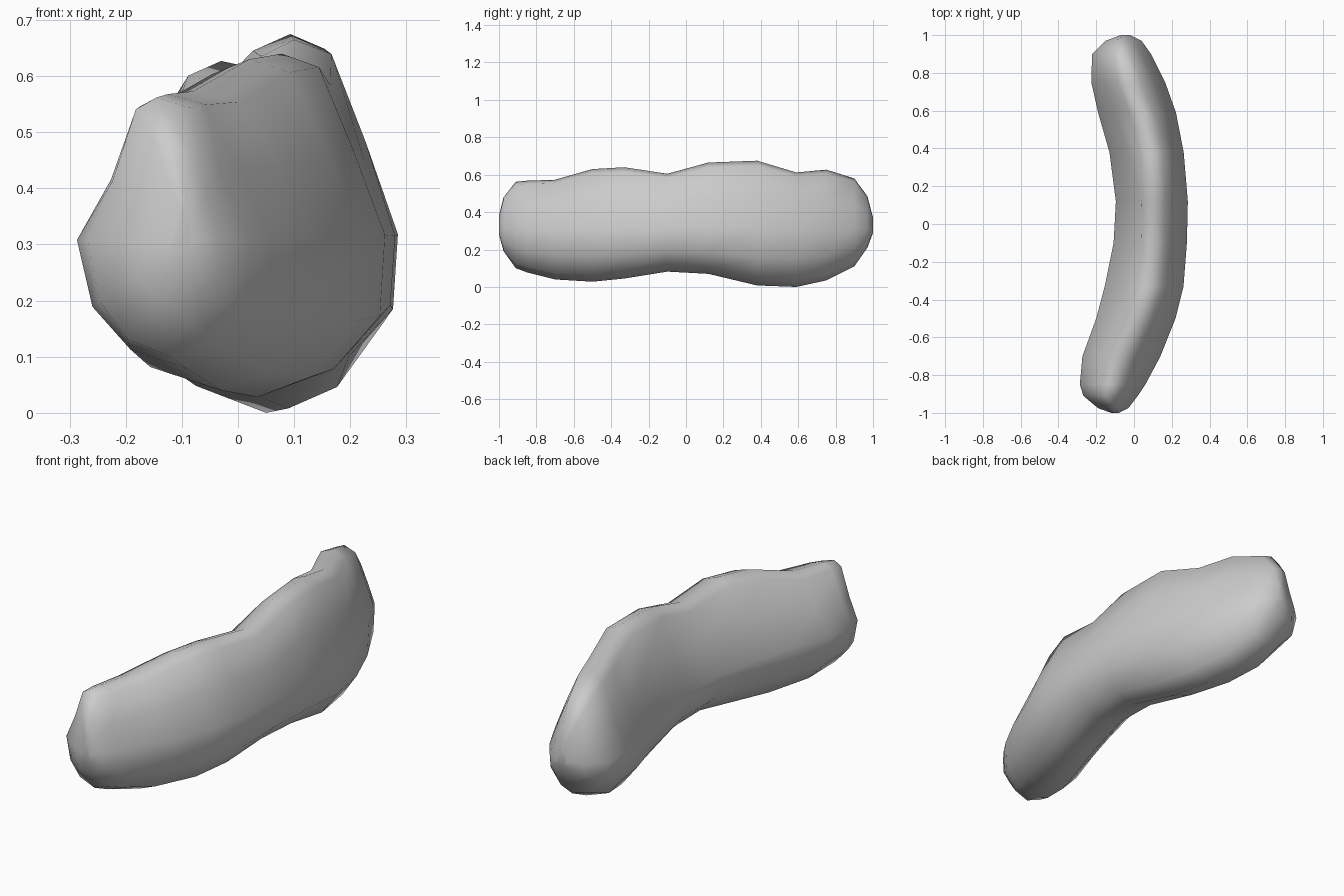
import bpy, bmesh

# stations along the bend: y, inner x, outer x, ridge x, keel x, bottom z, top z
STATIONS = [
    (-1.00, -0.12, -0.08, -0.10, -0.10, 0.28, 0.38),
    (-0.975, -0.19, -0.03, -0.12, -0.11, 0.19, 0.48),
    (-0.91, -0.268, 0.02, -0.145, -0.12, 0.10, 0.562),
    (-0.85, -0.287, 0.06, -0.125, -0.09, 0.078, 0.568),
    (-0.70, -0.273, 0.14, -0.08, -0.03, 0.04, 0.573),
    (-0.50, -0.20, 0.22, 0.02, 0.035, 0.028, 0.63),
    (-0.33, -0.155, 0.262, 0.078, 0.08, 0.045, 0.64),
    (-0.10, -0.108, 0.28, 0.10, 0.11, 0.082, 0.605),
    (0.12, -0.096, 0.285, 0.10, 0.11, 0.07, 0.665),
    (0.38, -0.13, 0.263, 0.093, 0.09, 0.008, 0.675),
    (0.59, -0.19, 0.222, 0.04, 0.05, 0.0, 0.612),
    (0.75, -0.226, 0.165, -0.03, 0.0, 0.035, 0.627),
    (0.90, -0.222, 0.09, -0.07, -0.03, 0.11, 0.58),
    (0.97, -0.15, 0.04, -0.07, -0.05, 0.21, 0.485),
    (1.00, -0.07, -0.02, -0.05, -0.05, 0.29, 0.37),
]


def section(y, left, right, ridge, keel, bottom, top):
    """Rounded wedge: broad at the middle height, narrow along the ridge."""
    mid = 0.30
    # the inner flank is hollow along the middle and fills out at the ends
    hollow = 0.54 + 0.12 * min(1.0, y * y)

    def low(edge, f, h):
        return (keel + f * (edge - keel), y, bottom + h * (mid - bottom))

    def high(edge, f, h):
        return (ridge + f * (edge - ridge), y, mid + h * (top - mid))

    return [
        low(right, 0.0, 0.0), low(right, 0.5, 0.13), low(right, 0.95, 0.5),
        high(right, 1.0, 0.05), high(right, 0.69, 0.5), high(right, 0.36, 0.93),
        high(right, 0.0, 1.0),
        high(left, 0.3, 0.92), high(left, hollow, 0.43), high(left, 1.0, 0.03),
        low(left, 0.86, 0.5), low(left, 0.52, 0.16),
    ]


# loft the sections into one closed body
bm = bmesh.new()
rings = [[bm.verts.new(p) for p in section(*s)] for s in STATIONS]
count = len(rings[0])
for a, b in zip(rings, rings[1:]):
    for i in range(count):
        j = (i + 1) % count
        bm.faces.new((a[i], a[j], b[j], b[i]))
bm.faces.new(rings[0])
bm.faces.new(rings[-1])
bmesh.ops.recalc_face_normals(bm, faces=bm.faces)
for f in bm.faces:
    f.smooth = True

mesh = bpy.data.meshes.new("curved_body")
bm.to_mesh(mesh)
bm.free()
body = bpy.data.objects.new("curved_body", mesh)
bpy.context.collection.objects.link(body)
